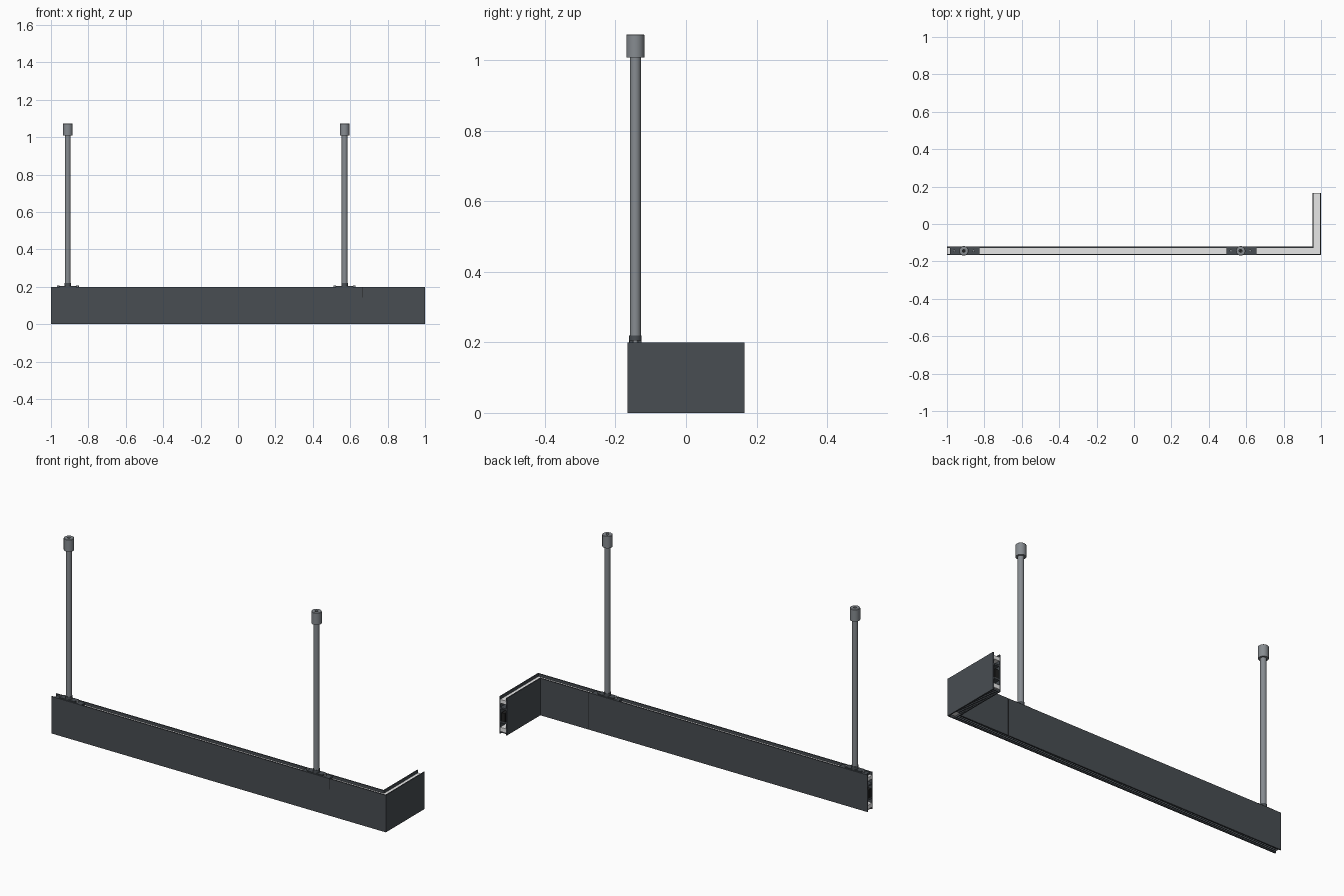
import bpy, bmesh, math

if "Cube" in bpy.data.objects:
    bpy.data.objects.remove(bpy.data.objects["Cube"], do_unlink=True)


def material(name, r, g, b):
    m = bpy.data.materials.new(name)
    m.use_nodes = True
    m.diffuse_color = (r, g, b, 1)
    m.node_tree.nodes["Principled BSDF"].inputs["Base Color"].default_value = (r, g, b, 1)
    return m


CHARCOAL = material("charcoal", 0.065, 0.075, 0.085)
STEEL = material("steel grey", 0.24, 0.26, 0.28)
WHITE = material("diffuser white", 0.8, 0.8, 0.8)
BLACK = material("black", 0.015, 0.015, 0.015)

FRONT, BACK = -0.166, 0.166
WIDTH, HEIGHT, WALL = 0.045, 0.2, 0.006
MID = FRONT + WIDTH / 2


def finish(name, bm, mat):
    bmesh.ops.recalc_face_normals(bm, faces=bm.faces)
    mesh = bpy.data.meshes.new(name)
    bm.to_mesh(mesh)
    bm.free()
    mesh.materials.append(mat)
    ob = bpy.data.objects.new(name, mesh)
    bpy.context.scene.collection.objects.link(ob)
    return ob


def l_prism(name, a, b, z0, z1, mat):
    """L-shaped bar between insets a and b from the outer faces."""
    bm = bmesh.new()
    plan = [(-1, FRONT + a), (1 - a, FRONT + a), (1 - a, BACK),
            (1 - b, BACK), (1 - b, FRONT + b), (-1, FRONT + b)]
    face = bm.faces.new([bm.verts.new((x, y, z0)) for x, y in plan])
    ext = bmesh.ops.extrude_face_region(bm, geom=[face])
    top = [v for v in ext["geom"] if isinstance(v, bmesh.types.BMVert)]
    bmesh.ops.translate(bm, verts=top, vec=(0, 0, z1 - z0))
    return finish(name, bm, mat)


def box(name, centre, size, mat):
    bm = bmesh.new()
    bmesh.ops.create_cube(bm, size=1)
    bmesh.ops.scale(bm, verts=bm.verts, vec=size)
    bmesh.ops.translate(bm, verts=bm.verts, vec=centre)
    return finish(name, bm, mat)


def lathe(name, x, y, profile, mat, steps=32):
    """Revolve (radius, height) points around a vertical axis."""
    bm = bmesh.new()
    verts = [bm.verts.new((r, 0, z)) for r, z in profile]
    edges = [bm.edges.new(pair) for pair in zip(verts, verts[1:])]
    bmesh.ops.spin(bm, geom=verts + edges, cent=(0, 0, 0), axis=(0, 0, 1),
                   angle=math.tau, steps=steps)
    bmesh.ops.remove_doubles(bm, verts=bm.verts, dist=0.0001)
    bmesh.ops.translate(bm, verts=bm.verts, vec=(x, y, 0))
    ob = finish(name, bm, mat)
    bpy.ops.object.select_all(action="DESELECT")
    bpy.context.view_layer.objects.active = ob
    ob.select_set(True)
    bpy.ops.object.shade_smooth_by_angle(angle=math.radians(40))
    return ob


# Channel: two side walls joined by a web, with a driver box inside
INNER = WIDTH - WALL
l_prism("outer_wall", 0, WALL, 0, HEIGHT, CHARCOAL)
l_prism("inner_wall", INNER, WIDTH, 0, HEIGHT, CHARCOAL)
l_prism("upper_web", WALL, INNER, 0.135, 0.143, CHARCOAL)
l_prism("lower_web", WALL, INNER, 0.06, 0.068, CHARCOAL)
l_prism("driver_core", 0.012, WIDTH - 0.012, 0.068, 0.115, BLACK)

# Light panels above and below
l_prism("upper_diffuser", WALL, INNER, 0.165, 0.185, WHITE)
l_prism("lower_diffuser", WALL, INNER, 0.012, 0.035, WHITE)

# Louvre slats across the lower opening
for name, centre, size, step, count in (
        ("bar_louvre", (-0.99, MID, 0.007), (0.004, 0.033, 0.009), (0.014, 0, 0), 140),
        ("arm_louvre", (1 - WIDTH / 2, -0.11, 0.007), (0.033, 0.004, 0.009), (0, 0.014, 0), 20)):
    slat = box(name, centre, size, CHARCOAL)
    arr = slat.modifiers.new("Repeat", "ARRAY")
    arr.count = count
    arr.use_relative_offset = False
    arr.use_constant_offset = True
    arr.constant_offset_displace = step

# Joint lines where the bar meets the corner piece
box("front_joint", (0.665, FRONT, 0.17), (0.003, 0.001, 0.055), BLACK)
box("back_joint", (0.665, FRONT + WIDTH, 0.1), (0.002, 0.001, 0.195), BLACK)

# Suspension poles with mounting plates
for side, x in (("right", -0.91), ("left", 0.57)):
    lo, hi = max(x - 0.075, -1), x + 0.085
    box(side + "_bracket", ((lo + hi) / 2, MID, 0.191),
        (hi - lo, WIDTH - 2 * WALL, 0.012), CHARCOAL)
    box(side + "_saddle", (x, MID, 0.201), (0.09, 0.034, 0.008), CHARCOAL)
    for sx in (-0.052, 0.052):
        lathe(side + "_screw", x + sx, MID,
              [(0, 0.195), (0.007, 0.195), (0.007, 0.2065), (0, 0.2065)], STEEL, 12)
    lathe(side + "_collar", x, MID,
          [(0, 0.2), (0.0175, 0.2), (0.0175, 0.22), (0, 0.22)], CHARCOAL)
    lathe(side + "_pole", x, MID,
          [(0, 0.2), (0.0155, 0.2), (0.0155, 1.02), (0, 1.02)], STEEL)
    lathe(side + "_cap", x, MID,
          [(0, 1.008), (0.0255, 1.008), (0.0255, 1.071), (0.0235, 1.073),
           (0.008, 1.073), (0.008, 1.05), (0, 1.05)], STEEL)
    lathe(side + "_cap_hole", x, MID,
          [(0, 1.051), (0.0078, 1.051), (0.0078, 1.054), (0, 1.054)], BLACK, 16)
